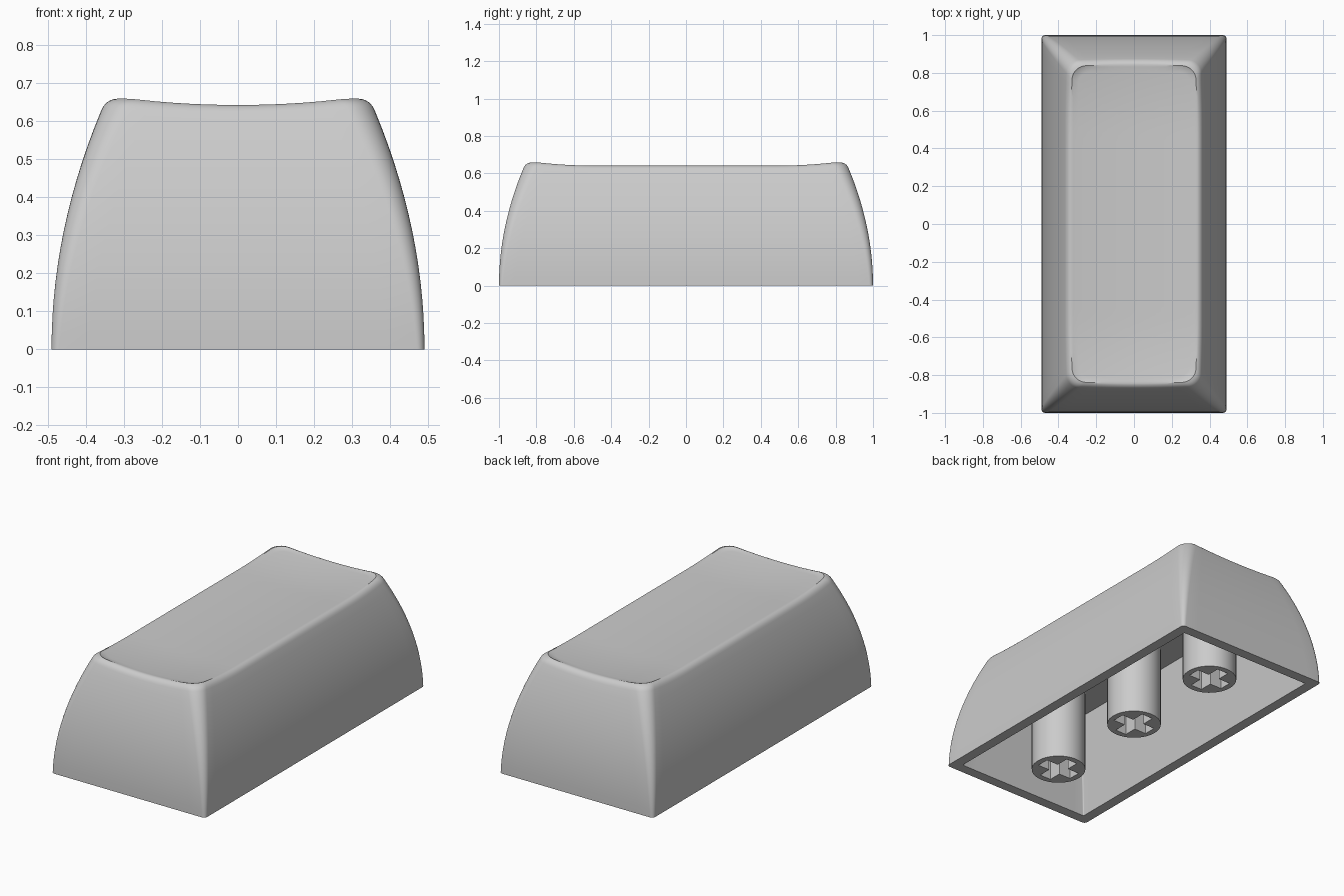
import bpy, bmesh
from math import sin, cos, pi, radians

cube = bpy.data.objects.get("Cube")
if cube:
    bpy.data.objects.remove(cube)

HALF_X, HALF_Y = 0.49, 1.0
CEILING = 0.55

grey = bpy.data.materials.new("plain grey")
grey.use_nodes = True
colour = (0.6, 0.6, 0.6, 1)
grey.diffuse_color = colour
grey.node_tree.nodes["Principled BSDF"].inputs["Base Color"].default_value = colour


def smooth(obj, angle):
    bpy.ops.object.select_all(action="DESELECT")
    obj.select_set(True)
    bpy.context.view_layer.objects.active = obj
    bpy.ops.object.shade_smooth_by_angle(angle=radians(angle))


# Evenly ordered rounded rectangle, inset from the base footprint
def outline(inset, radius, arc=8, short=12, long=32):
    hx, hy = HALF_X - inset, HALF_Y - inset
    radius = min(radius, hx)
    cx, cy = hx - radius, hy - radius
    pts = []
    for k, (sx, sy) in enumerate([(1, 1), (-1, 1), (-1, -1), (1, -1)]):
        for i in range(arc + 1):
            a = (k + i / arc) * pi / 2
            pts.append((sx * cx + radius * cos(a), sy * cy + radius * sin(a)))
        n = short if k % 2 == 0 else long
        start = pts[-1]
        end = (-start[0], start[1]) if k % 2 == 0 else (start[0], -start[1])
        for i in range(1, n):
            f = i / n
            pts.append((start[0] + (end[0] - start[0]) * f,
                        start[1] + (end[1] - start[1]) * f))
    return pts


# Dished top: hollow across the width, rising near both ends
def dish(x, y):
    return 0.62 + 0.02 * (x / 0.33) ** 2 + 0.02 * (max(0, abs(y) - 0.48) / 0.35) ** 2


def wall_inset(z):
    return 0.14 * (z / 0.65) ** 2


def flat_ring(inset, radius, z):
    return [(x, y, z) for x, y in outline(inset, radius)]


rim = [dish(x, y) for x, y in outline(0.145, 0.07)]
FILLET = 0.028


# Ring whose inset and height vary with the rim height at each point
def shaped_ring(place, radius):
    ring = []
    for j, top in enumerate(rim):
        inset, z = place(top)
        x, y = outline(inset, radius)[j]
        ring.append((x, y, z))
    return ring


rings = [flat_ring(0.15, 0.006, CEILING), flat_ring(0.06, 0.006, 0)]

# Bowed side walls
LEVELS = 14
for i in range(LEVELS + 1):
    t = i / LEVELS

    def wall(top):
        z = t * (top - FILLET)
        return wall_inset(z), z
    rings.append(shaped_ring(wall, 0.02 + 0.05 * t))

# Rounded rim
for i in range(1, 6):
    t = i / 6

    def fillet(top):
        a, b, c = (1 - t) ** 2, 2 * t * (1 - t), t * t
        low, edge = wall_inset(top - FILLET), wall_inset(top)
        return (a * low + b * edge + c * (edge + FILLET),
                a * (top - FILLET) + (b + c) * top)
    rings.append(shaped_ring(fillet, 0.07))

# Dished top surface, closing on the centre line
start = wall_inset(0.65) + FILLET
STEPS = 12
for i in range(STEPS + 1):
    t = i / STEPS
    pts = outline(start + (HALF_X - start) * t, 0.065 * (1 - t))
    rings.append([(x, y, dish(x, y)) for x, y in pts])

bm = bmesh.new()
loops = [[bm.verts.new(p) for p in ring] for ring in rings]
bm.faces.new(list(reversed(loops[0])))
for lower, upper in zip(loops, loops[1:]):
    n = len(lower)
    for j in range(n):
        k = (j + 1) % n
        bm.faces.new((lower[j], lower[k], upper[k], upper[j]))
bmesh.ops.remove_doubles(bm, verts=bm.verts, dist=0.0001)
bmesh.ops.recalc_face_normals(bm, faces=bm.faces)
mesh = bpy.data.meshes.new("cap_shell")
bm.to_mesh(mesh)
bm.free()
mesh.materials.append(grey)
shell = bpy.data.objects.new("cap_shell", mesh)
bpy.context.collection.objects.link(shell)
smooth(shell, 35)


# Round stems with a cross-shaped socket
def add_spline(curve, pts):
    spline = curve.splines.new("POLY")
    spline.points.add(len(pts) - 1)
    for point, (x, y) in zip(spline.points, pts):
        point.co = (x, y, 0, 1)
    spline.use_cyclic_u = True


def stem(name, y):
    curve = bpy.data.curves.new(name, "CURVE")
    curve.dimensions = "2D"
    curve.fill_mode = "BOTH"
    curve.extrude = (CEILING + 0.01) / 2
    sides = 48
    add_spline(curve, [(0.146 * cos(2 * pi * i / sides), 0.146 * sin(2 * pi * i / sides))
                       for i in range(sides)])
    arm, half = 0.112, 0.036
    cross = []
    for k in range(4):
        c, s = round(cos(k * pi / 2)), round(sin(k * pi / 2))
        for x, v in [(arm, -half), (arm, half), (half, half)]:
            cross.append((x * c - v * s, x * s + v * c))
    add_spline(curve, cross)
    curve.materials.append(grey)
    obj = bpy.data.objects.new(name, curve)
    obj.location = (0, y, curve.extrude)
    bpy.context.collection.objects.link(obj)
    bpy.ops.object.select_all(action="DESELECT")
    obj.select_set(True)
    bpy.context.view_layer.objects.active = obj
    bpy.ops.object.convert(target="MESH")
    smooth(bpy.context.view_layer.objects.active, 35)


for name, y in [("front_stem", -0.64), ("middle_stem", 0), ("back_stem", 0.64)]:
    stem(name, y)
